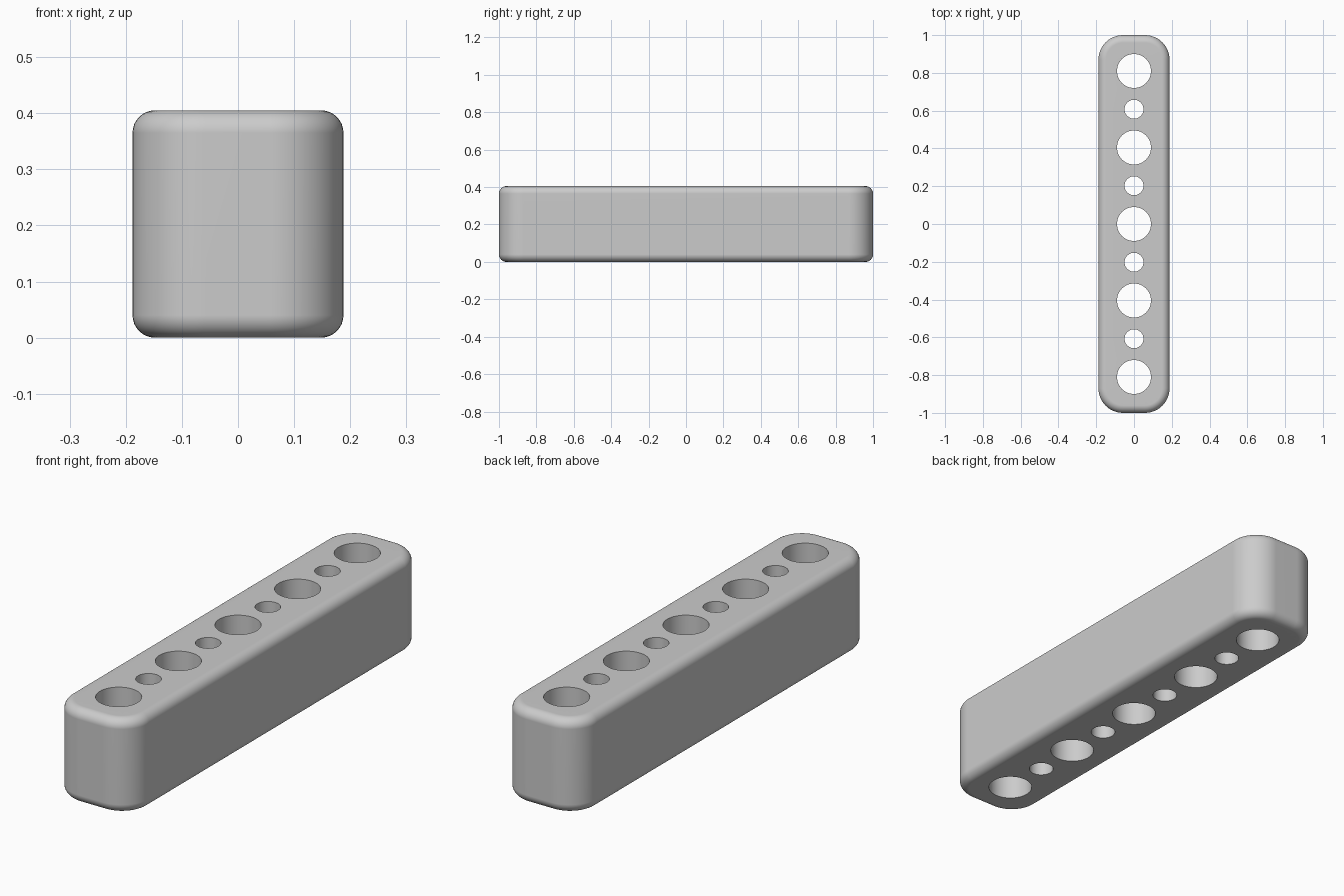
import bpy, bmesh, math

if "Cube" in bpy.data.objects:
    bpy.data.objects.remove(bpy.data.objects["Cube"], do_unlink=True)

HALF_W, HALF_L, HEIGHT = 0.188, 1.0, 0.405
CORNER, FILLET = 0.13, 0.04
PITCH = 0.2025

grey = bpy.data.materials.new("light grey")
grey.use_nodes = True
colour = (0.6, 0.6, 0.6, 1)
grey.diffuse_color = colour
grey.node_tree.nodes["Principled BSDF"].inputs["Base Color"].default_value = colour


def outline(inset, steps=12):
    """Rounded rectangle, counter-clockwise."""
    r = CORNER - inset
    pts = []
    for k, (sx, sy) in enumerate([(1, 1), (-1, 1), (-1, -1), (1, -1)]):
        for i in range(steps + 1):
            a = (k + i / steps) * math.pi / 2
            pts.append((sx * (HALF_W - CORNER) + r * math.cos(a),
                        sy * (HALF_L - CORNER) + r * math.sin(a)))
    return pts


def circle(y, r, n=48):
    return [(r * math.cos(math.tau * i / n), y + r * math.sin(math.tau * i / n))
            for i in range(n)]


def ring(bm, pts, z):
    return [bm.verts.new((x, y, z)) for x, y in pts]


def bridge(bm, lower, upper):
    n = len(lower)
    for i in range(n):
        j = (i + 1) % n
        bm.faces.new((lower[i], lower[j], upper[j], upper[i]))


def loop_edges(bm, loop):
    return [bm.edges.get((v, loop[i - 1])) for i, v in enumerate(loop)]


bm = bmesh.new()

# Outer wall with filleted bottom and top rims
levels = []
for i in range(9):
    a = math.pi / 2 * i / 8
    levels.append((FILLET * (1 - math.sin(a)), FILLET * (1 - math.cos(a))))
levels += [(inset, HEIGHT - z) for inset, z in reversed(levels)]
rings = [ring(bm, outline(inset), z) for inset, z in levels]
for lower, upper in zip(rings, rings[1:]):
    bridge(bm, lower, upper)
bottom, top = loop_edges(bm, rings[0]), loop_edges(bm, rings[-1])

# Alternating large and small through holes
for k in range(-4, 5):
    pts = circle(k * PITCH, 0.05 if k % 2 else 0.09)
    low, high = ring(bm, pts, 0), ring(bm, pts, HEIGHT)
    bridge(bm, high, low)
    bottom += loop_edges(bm, low)
    top += loop_edges(bm, high)

# Flat pierced bottom and top
for edges in (bottom, top):
    bmesh.ops.triangle_fill(bm, edges=edges, use_beauty=True)
bmesh.ops.recalc_face_normals(bm, faces=bm.faces)

mesh = bpy.data.meshes.new("perforated_block")
bm.to_mesh(mesh)
bm.free()
mesh.materials.append(grey)
block = bpy.data.objects.new("perforated_block", mesh)
bpy.context.collection.objects.link(block)

# Smooth rims, crisp hole edges, flat caps
bpy.ops.object.select_all(action="DESELECT")
block.select_set(True)
bpy.context.view_layer.objects.active = block
bpy.ops.object.shade_smooth_by_angle(angle=math.radians(35))
normals = block.modifiers.new("flat_caps", "WEIGHTED_NORMAL")
normals.keep_sharp = True
